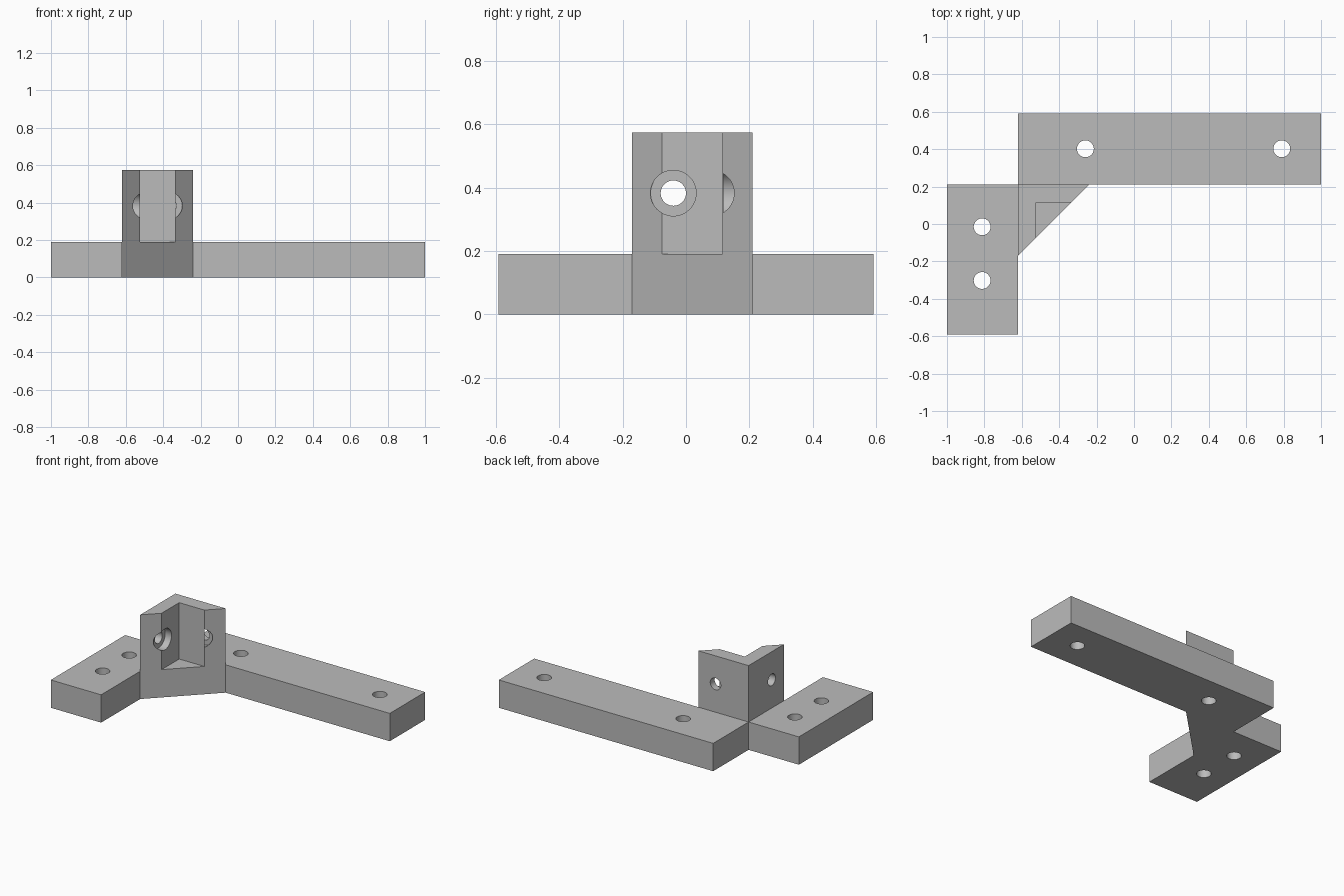
import bpy, bmesh, math
from mathutils import Matrix, Vector

cube = bpy.data.objects.get("Cube")
if cube:
    bpy.data.objects.remove(cube, do_unlink=True)

# One plain grey
grey = bpy.data.materials.new("plain grey")
grey.use_nodes = True
colour = (0.5, 0.5, 0.5, 1)
grey.diffuse_color = colour
grey.node_tree.nodes["Principled BSDF"].inputs["Base Color"].default_value = colour

BAR_TOP, POST_TOP = 0.19, 0.575
CORNER_X, CORNER_Y, LEG = -0.62, 0.21, 0.38
WALL = 0.095


def add_object(name, bm):
    bmesh.ops.recalc_face_normals(bm, faces=bm.faces)
    mesh = bpy.data.meshes.new(name)
    bm.to_mesh(mesh)
    bm.free()
    mesh.materials.append(grey)
    obj = bpy.data.objects.new(name, mesh)
    bpy.context.collection.objects.link(obj)
    return obj


def prism(name, outline, low, high):
    bm = bmesh.new()
    face = bm.faces.new([bm.verts.new((x, y, low)) for x, y in outline])
    top = bmesh.ops.extrude_face_region(bm, geom=[face])["geom"]
    bmesh.ops.translate(bm, vec=(0, 0, high - low),
                        verts=[v for v in top if isinstance(v, bmesh.types.BMVert)])
    return add_object(name, bm)


def box(name, x0, x1, y0, y1, z0, z1):
    return prism(name, [(x0, y0), (x1, y0), (x1, y1), (x0, y1)], z0, z1)


def rod(start, end, radius):
    start, end = Vector(start), Vector(end)
    axis = end - start
    turn = axis.to_track_quat("Z", "Y").to_matrix().to_4x4()
    bm = bmesh.new()
    bmesh.ops.create_cone(bm, cap_ends=True, segments=48, radius1=radius, radius2=radius,
                          depth=axis.length,
                          matrix=Matrix.Translation((start + end) / 2) @ turn)
    return add_object("hole_cutter", bm)


def cut(obj, cutters):
    # Subtract every cutter, bake the result and discard the cutters
    for cutter in cutters:
        cutter.hide_render = True
        mod = obj.modifiers.new("cut", "BOOLEAN")
        mod.operation, mod.solver, mod.object = "DIFFERENCE", "EXACT", cutter
    bpy.context.view_layer.update()
    result = obj.evaluated_get(bpy.context.evaluated_depsgraph_get())
    mesh = bpy.data.meshes.new_from_object(result)
    obj.modifiers.clear()
    obj.data = mesh
    for cutter in cutters:
        bpy.data.objects.remove(cutter, do_unlink=True)
    bpy.ops.object.select_all(action="DESELECT")
    obj.select_set(True)
    bpy.context.view_layer.objects.active = obj
    bpy.ops.object.shade_smooth_by_angle(angle=math.radians(30))


def screw_holes(spots):
    return [rod((x, y, -0.1), (x, y, 0.3), 0.045) for x, y in spots]


# Base bars with vertical screw holes
long_bar = box("long_bar", CORNER_X, 1, CORNER_Y, 0.592, 0, BAR_TOP)
cut(long_bar, screw_holes([(-0.26, 0.402), (0.79, 0.402)]))
short_bar = box("short_bar", -1, CORNER_X, -0.592, CORNER_Y, 0, BAR_TOP)
cut(short_bar, screw_holes([(-0.812, -0.015), (-0.812, -0.302)]))

# Triangular corner post with an open pocket and two counterbored holes
post = prism("corner_post", [(CORNER_X, CORNER_Y), (CORNER_X, CORNER_Y - LEG),
                             (CORNER_X + LEG, CORNER_Y)], 0, POST_TOP)
px, py = CORNER_X + WALL, CORNER_Y - WALL
hx, hy, hz = CORNER_X + 0.25, CORNER_Y - 0.25, 0.383
seat = WALL / 2
cut(post, [
    box("pocket_cutter", px, 0.2, -0.6, py, BAR_TOP, 0.8),
    rod((CORNER_X - 0.1, hy, hz), (0, hy, hz), 0.04),
    rod((CORNER_X + seat, hy, hz), (0, hy, hz), 0.072),
    rod((hx, CORNER_Y + 0.1, hz), (hx, -0.4, hz), 0.04),
    rod((hx, CORNER_Y - seat, hz), (hx, -0.4, hz), 0.072),
])

# Thin skin closing the pocket's back wall
box("pocket_back_skin", px, CORNER_X + LEG - WALL, py, py + 0.003, BAR_TOP, POST_TOP)
